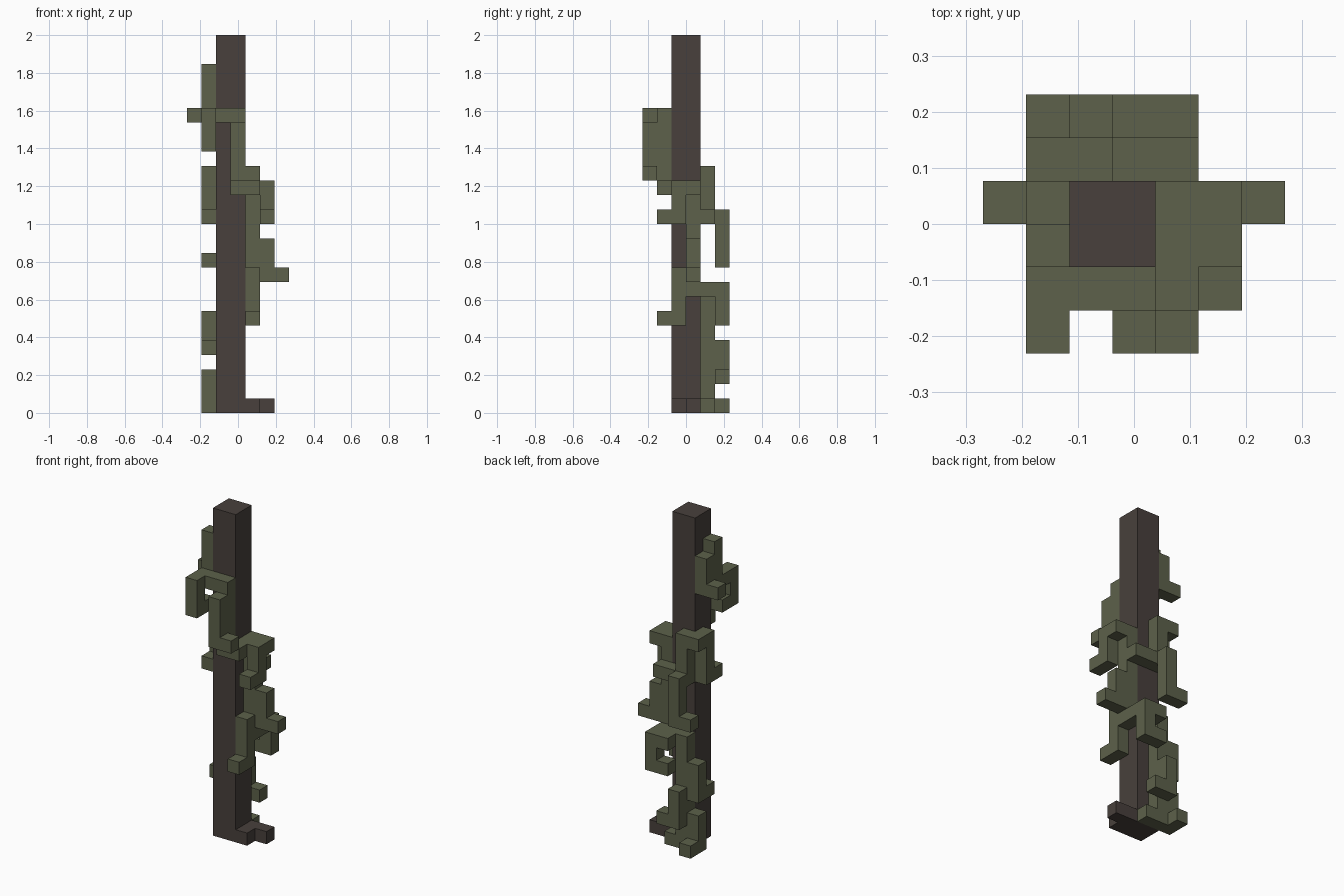
import bpy
import bmesh
from mathutils import Vector

cube = bpy.data.objects.get("Cube")
if cube:
    bpy.data.objects.remove(cube, do_unlink=True)

U = 2 / 26                              # edge of one block
ORIGIN = Vector((-3.5 * U, -3 * U, 0))  # corner of block (0, 0, 0)


def material(name, rgb):
    mat = bpy.data.materials.new(name)
    mat.use_nodes = True
    mat.diffuse_color = (*rgb, 1)
    mat.node_tree.nodes["Principled BSDF"].inputs["Base Color"].default_value = (*rgb, 1)
    return mat


bark = material("dark bark", (0.065, 0.051, 0.045))
moss = material("moss green", (0.109, 0.120, 0.069))


def block_part(name, mat, boxes):
    """Join boxes of blocks (first and last block per axis) into one outer skin."""
    cells = {(x, y, z)
             for (x0, x1), (y0, y1), (z0, z1) in boxes
             for x in range(x0, x1 + 1)
             for y in range(y0, y1 + 1)
             for z in range(z0, z1 + 1)}
    bm = bmesh.new()
    for cell in sorted(cells):
        for axis in range(3):
            for side in (-1, 1):
                near = list(cell)
                near[axis] += side
                if tuple(near) in cells:
                    continue
                n, a, b = (Vector([float(k == (axis + s) % 3) for k in range(3)]) for s in range(3))
                mid = Vector(cell) + Vector((0.5, 0.5, 0.5)) + n * side / 2
                ring = [mid + (a * p + b * q) / 2 for p, q in ((-1, -1), (1, -1), (1, 1), (-1, 1))]
                if side < 0:
                    ring.reverse()
                bm.faces.new([bm.verts.new(ORIGIN + v * U) for v in ring])
    bmesh.ops.remove_doubles(bm, verts=bm.verts, dist=U * 0.01)
    mesh = bpy.data.meshes.new(name)
    bm.to_mesh(mesh)
    bm.free()
    mesh.materials.append(mat)
    obj = bpy.data.objects.new(name, mesh)
    bpy.context.collection.objects.link(obj)
    return obj


# Square trunk with a short root at its foot
block_part("trunk", bark, [
    ((2, 3), (2, 3), (0, 25)),
    ((4, 4), (2, 3), (0, 0)),
    ((5, 5), (3, 3), (0, 0)),
])

# Vine on the upper right, looping round to the front
block_part("upper_vine", moss, [
    ((1, 1), (2, 2), (20, 23)),
    ((1, 1), (3, 3), (20, 22)),
    ((0, 0), (3, 3), (20, 20)),
    ((1, 3), (1, 1), (20, 20)),
    ((1, 1), (0, 0), (18, 20)),
    ((1, 1), (1, 1), (18, 18)),
    ((3, 3), (1, 1), (15, 19)),
    ((3, 3), (0, 0), (16, 19)),
    ((4, 4), (0, 0), (16, 16)),
])

# Vine running down the left side
block_part("left_vine", moss, [
    ((4, 4), (1, 3), (15, 15)),
    ((5, 5), (2, 3), (15, 15)),
    ((5, 5), (2, 2), (13, 14)),
    ((5, 5), (1, 1), (13, 13)),
    ((4, 4), (3, 3), (8, 14)),
    ((5, 5), (3, 3), (9, 11)),
    ((6, 6), (3, 3), (9, 9)),
    ((4, 4), (2, 2), (6, 9)),
    ((4, 4), (1, 1), (6, 6)),
])

# Vine on the back, halfway up
block_part("back_vine", moss, [
    ((1, 1), (3, 3), (13, 16)),
    ((1, 1), (2, 2), (13, 13)),
    ((1, 2), (4, 4), (16, 16)),
    ((2, 2), (4, 4), (13, 15)),
    ((3, 4), (4, 4), (13, 13)),
    ((2, 2), (5, 5), (10, 13)),
    ((1, 1), (5, 5), (10, 10)),
])

# Vine on the back, from the ring down to the ground
block_part("lower_vine", moss, [
    ((2, 4), (4, 4), (8, 8)),
    ((3, 4), (5, 5), (8, 8)),
    ((4, 4), (5, 5), (6, 7)),
    ((3, 3), (5, 5), (6, 6)),
    ((2, 2), (4, 4), (0, 7)),
    ((1, 1), (4, 4), (4, 6)),
    ((1, 1), (3, 3), (4, 4)),
    ((2, 2), (5, 5), (2, 4)),
    ((3, 3), (5, 5), (2, 2)),
    ((1, 1), (4, 4), (0, 2)),
    ((1, 1), (5, 5), (0, 0)),
    ((3, 3), (4, 4), (0, 0)),
])
